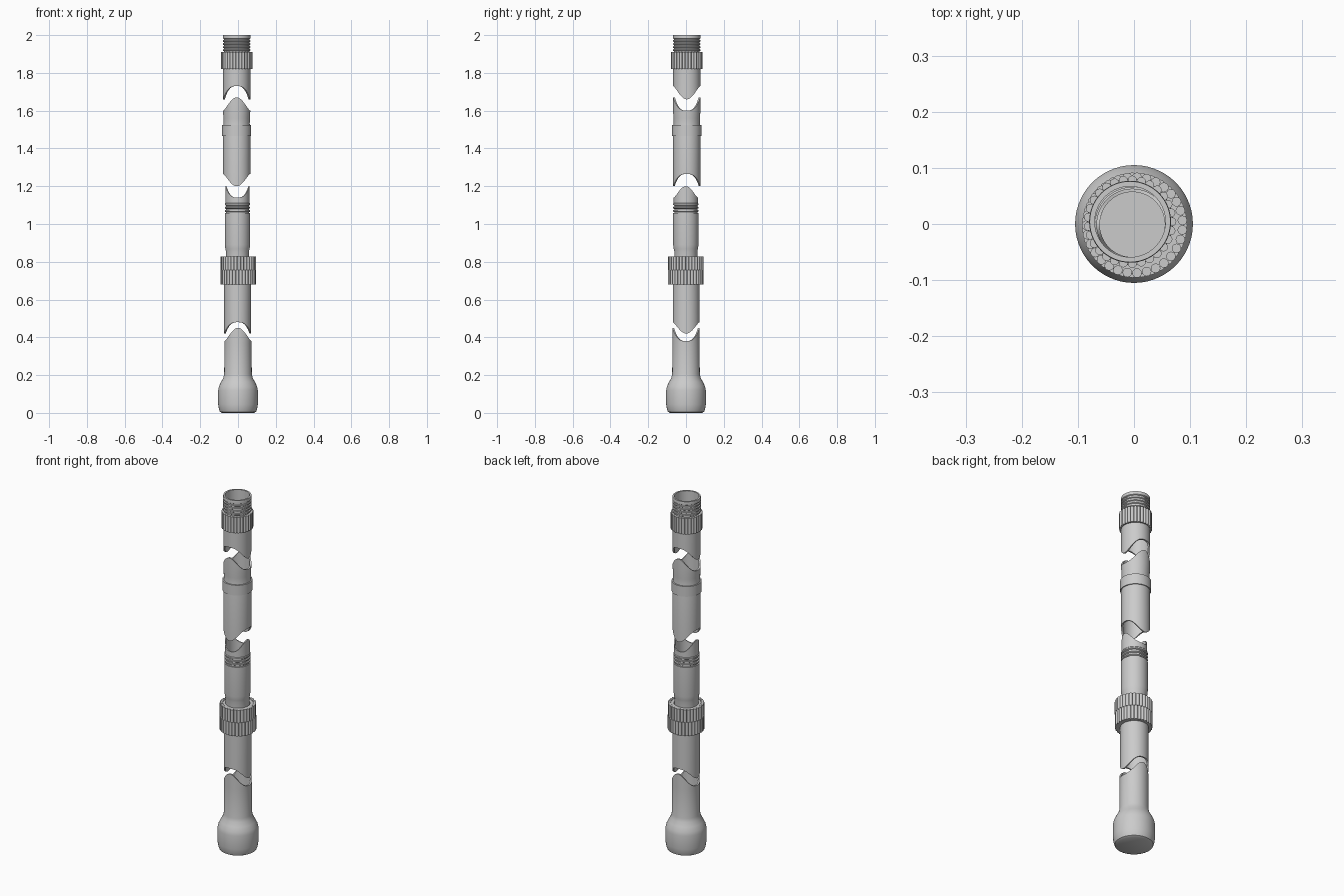
import bpy, bmesh, math

if "Cube" in bpy.data.objects:
    bpy.data.objects.remove(bpy.data.objects["Cube"])

N = 56


def tongue(base, tip, axis):
    """Wavy rim height: two tongues reach 'tip' along the given axis."""
    trig = math.cos if axis == 'x' else math.sin
    return lambda a: base + (tip - base) * abs(trig(a)) ** 3


def finish(name, bm, angle=35):
    bmesh.ops.recalc_face_normals(bm, faces=bm.faces)
    me = bpy.data.meshes.new(name)
    bm.to_mesh(me)
    bm.free()
    ob = bpy.data.objects.new(name, me)
    bpy.context.collection.objects.link(ob)
    bpy.ops.object.select_all(action='DESELECT')
    bpy.context.view_layer.objects.active = ob
    ob.select_set(True)
    bpy.ops.object.shade_smooth_by_angle(angle=math.radians(angle))
    return ob


def revolve(name, profile, center=(0, 0), closed=True):
    """Spin (radius, height) rows; a height may be a function of the angle."""
    bm = bmesh.new()
    rows = []
    for r, z in profile:
        row = []
        for i in range(N):
            a = 2 * math.pi * i / N
            h = z(a) if callable(z) else z
            row.append(bm.verts.new((center[0] + r * math.cos(a),
                                     center[1] + r * math.sin(a), h)))
        rows.append(row)
    pairs = list(zip(rows, rows[1:]))
    if closed:
        pairs.append((rows[-1], rows[0]))
    else:
        bm.faces.new(rows[0])
        bm.faces.new(rows[-1])
    for p, q in pairs:
        for i in range(N):
            j = (i + 1) % N
            bm.faces.new((p[i], p[j], q[j], q[i]))
    return finish(name, bm)


def knurl(name, center, ring_r, rod_r, z0, z1, count, phase=0.0):
    """Ring of upright grip rods."""
    bm = bmesh.new()
    for k in range(count):
        a = 2 * math.pi * (k + phase) / count
        ends = []
        for z in (z0, z1):
            ends.append([bm.verts.new((
                center[0] + ring_r * math.cos(a) + rod_r * math.cos(b * math.pi / 6),
                center[1] + ring_r * math.sin(a) + rod_r * math.sin(b * math.pi / 6), z))
                for b in range(12)])
            bm.faces.new(ends[-1])
        for b in range(12):
            c = (b + 1) % 12
            bm.faces.new((ends[0][b], ends[0][c], ends[1][c], ends[1][b]))
    return finish(name, bm)


def threads(z0, z1, count, r_out, r_in):
    """Profile rows of stacked screw ridges."""
    rows, p = [], (z1 - z0) / count
    for k in range(count):
        z = z0 + k * p
        rows += [(r_in, z), (r_in, z + p * .3), (r_out, z + p * .5), (r_out, z + p * .9)]
    return rows


low, mid, high = (-0.002, 0.001), (-0.003, -0.001), (-0.007, 0.004)

# Bulbous foot with tongued socket
rim = tongue(0.38, 0.45, 'y')
revolve("foot", [(0.085, 0), (0.096, 0.006), (0.101, 0.02), (0.105, 0.045),
                 (0.105, 0.12), (0.101, 0.14), (0.09, 0.163), (0.078, 0.185),
                 (0.073, 0.205), (0.072, 0.37), (0.072, rim), (0.063, rim),
                 (0.063, 0.2)], closed=False)

# Lower sleeve and its two-tier grip collar
rim = tongue(0.48, 0.42, 'x')
revolve("lower_sleeve", [(0.063, rim), (0.071, rim), (0.071, 0.685), (0.063, 0.685)], low)
grip = (0.001, -0.002)
revolve("collar_core", [(0.062, 0.68), (0.087, 0.68), (0.087, 0.825), (0.062, 0.825)], grip)
knurl("collar_grip_lower", grip, 0.0855, 0.0085, 0.68, 0.757, 31)
knurl("collar_grip_upper", grip, 0.0855, 0.0085, 0.757, 0.828, 31, 0.5)

# Middle barrel with narrow neck and screw ridges
rim = tongue(1.14, 1.20, 'x')
revolve("middle_barrel", [(0.058, 0.80), (0.061, 0.80), (0.061, 0.855), (0.064, 0.868),
                          (0.067, 0.89), (0.067, 1.057)]
        + threads(1.057, 1.11, 3, 0.067, 0.061)
        + [(0.064, 1.112), (0.064, rim), (0.058, rim)], mid)

# Upper sleeve with band
low_rim, top_rim = tongue(1.265, 1.20, 'y'), tongue(1.60, 1.67, 'y')
revolve("upper_sleeve", [(0.064, low_rim), (0.072, low_rim), (0.072, 1.51),
                         (0.069, 1.53), (0.07, 1.56), (0.072, 1.595), (0.072, top_rim),
                         (0.063, top_rim)], high)
revolve("sleeve_band", [(0.07, 1.465), (0.077, 1.465), (0.077, 1.523), (0.067, 1.523)], high)

# Top socket, grip ring and threaded mouth
rim = tongue(1.73, 1.66, 'x')
revolve("top_socket", [(0.063, rim), (0.072, rim), (0.072, 1.91)]
        + threads(1.91, 1.99, 5, 0.073, 0.068)
        + [(0.073, 1.991), (0.072, 2.0), (0.063, 2.0)], high)
revolve("top_ring_core", [(0.07, 1.82), (0.076, 1.82), (0.076, 1.907), (0.07, 1.907)], high)
knurl("top_ring_grip", high, 0.0745, 0.008, 1.82, 1.91, 29)
